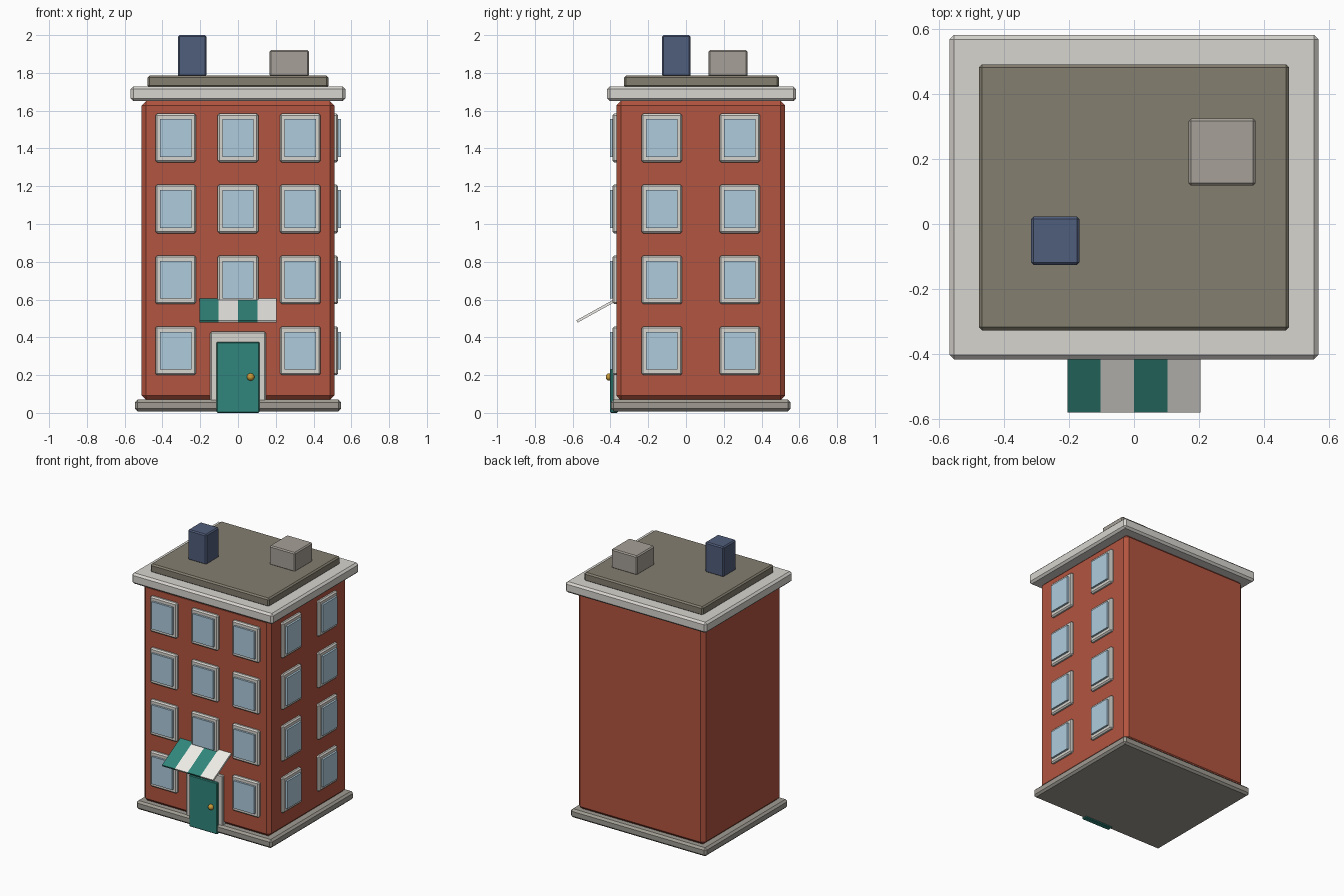
import bpy, bmesh, math
from mathutils import Vector

if "Cube" in bpy.data.objects:
    bpy.data.objects.remove(bpy.data.objects["Cube"])


def material(name, rgb):
    m = bpy.data.materials.new(name)
    m.diffuse_color = (*rgb, 1)
    m.use_nodes = True
    m.node_tree.nodes["Principled BSDF"].inputs["Base Color"].default_value = m.diffuse_color
    return m


BRICK = material("brick", (0.45, 0.09, 0.05))
TRIM = material("trim", (0.68, 0.66, 0.62))
STONE = material("stone", (0.35, 0.33, 0.29))
ROOF = material("roof", (0.23, 0.21, 0.16))
GLASS = material("glass", (0.43, 0.60, 0.72))
TEAL = material("teal", (0.03, 0.24, 0.20))
WHITE = material("white", (0.85, 0.84, 0.80))
NAVY = material("navy", (0.08, 0.11, 0.20))
VENT = material("vent", (0.38, 0.35, 0.31))
BRASS = material("brass", (0.60, 0.33, 0.04))


def box(name, x, y, z, mat, bevel=0.0):
    """Chamfered box from (min, max) ranges on each axis."""
    lo, hi = Vector((x[0], y[0], z[0])), Vector((x[1], y[1], z[1]))
    bm = bmesh.new()
    bmesh.ops.create_cube(bm, size=1)
    bmesh.ops.scale(bm, vec=hi - lo, verts=bm.verts)
    if bevel:
        bmesh.ops.bevel(bm, geom=bm.edges[:], offset=bevel, segments=1,
                        affect='EDGES', profile=0.5)
    me = bpy.data.meshes.new(name)
    bm.to_mesh(me)
    bm.free()
    me.materials.append(mat)
    ob = bpy.data.objects.new(name, me)
    ob.location = (lo + hi) / 2
    bpy.context.collection.objects.link(ob)
    return ob


def rng(centre, size):
    return (centre - size / 2, centre + size / 2)


# Main masses
FRONT, BACK, SIDE = -0.369, 0.525, 0.51
box("base", (-0.546, 0.546), (-0.398, 0.554), (0.008, 0.07), STONE, 0.014)
box("walls", (-SIDE, SIDE), (FRONT, BACK), (0.068, 1.652), BRICK, 0.024)
box("cornice", (-0.568, 0.568), (-0.417, 0.583), (1.65, 1.728), TRIM, 0.014)
box("roof_slab", (-0.478, 0.478), (-0.328, 0.492), (1.722, 1.785), ROOF, 0.01)

# Rooftop boxes
box("chimney", (-0.317, -0.168), (-0.126, 0.023), (1.78, 2.0), NAVY, 0.008)
box("roof_vent", (0.168, 0.375), (0.118, 0.325), (1.78, 1.92), VENT, 0.008)

# Windows: raised frame with a glass pane standing slightly proud
for floor in range(4):
    zc = 0.329 + 0.3755 * floor
    zf, zg = rng(zc, 0.258), rng(zc, 0.2)
    for col, xc in enumerate((-0.33, 0, 0.33)):
        if floor == 0 and col == 1:
            continue
        tag = f"{floor}_{col}"
        box("front_window_frame_" + tag, rng(xc, 0.215), (FRONT - 0.02, FRONT + 0.02), zf, TRIM, 0.009)
        box("front_window_glass_" + tag, rng(xc, 0.165), (FRONT - 0.034, FRONT), zg, GLASS)
    for col, yc in enumerate((-0.128, 0.285)):
        tag = f"{floor}_{col}"
        box("side_window_frame_" + tag, (SIDE - 0.02, SIDE + 0.02), rng(yc, 0.215), zf, TRIM, 0.009)
        box("side_window_glass_" + tag, (SIDE, SIDE + 0.034), rng(yc, 0.165), zg, GLASS)

# Door, surround and knob
box("door_frame", (-0.147, 0.147), (-0.386, -0.35), (0.03, 0.43), TRIM, 0.006)
box("door", (-0.114, 0.114), (-0.402, -0.36), (0, 0.375), TEAL, 0.005)
bpy.ops.mesh.primitive_uv_sphere_add(segments=16, ring_count=10, radius=0.02,
                                     location=(0.067, -0.405, 0.19))
knob = bpy.context.object
knob.name = "door_knob"
knob.data.materials.append(BRASS)
bpy.ops.object.shade_smooth()

# Striped sloping awning
top, tip = Vector((0, -0.368, 0.60)), Vector((0, -0.577, 0.484))
run = tip - top
for i in range(4):
    x0 = -0.205 + 0.1025 * i
    s = box(f"awning_stripe_{i}", (x0, x0 + 0.1025), rng(0, run.length),
            rng(0, 0.014), WHITE if i % 2 else TEAL)
    s.location = (x0 + 0.05125, (top.y + tip.y) / 2, (top.z + tip.z) / 2)
    s.rotation_euler.x = math.atan2(top.z - tip.z, top.y - tip.y)
